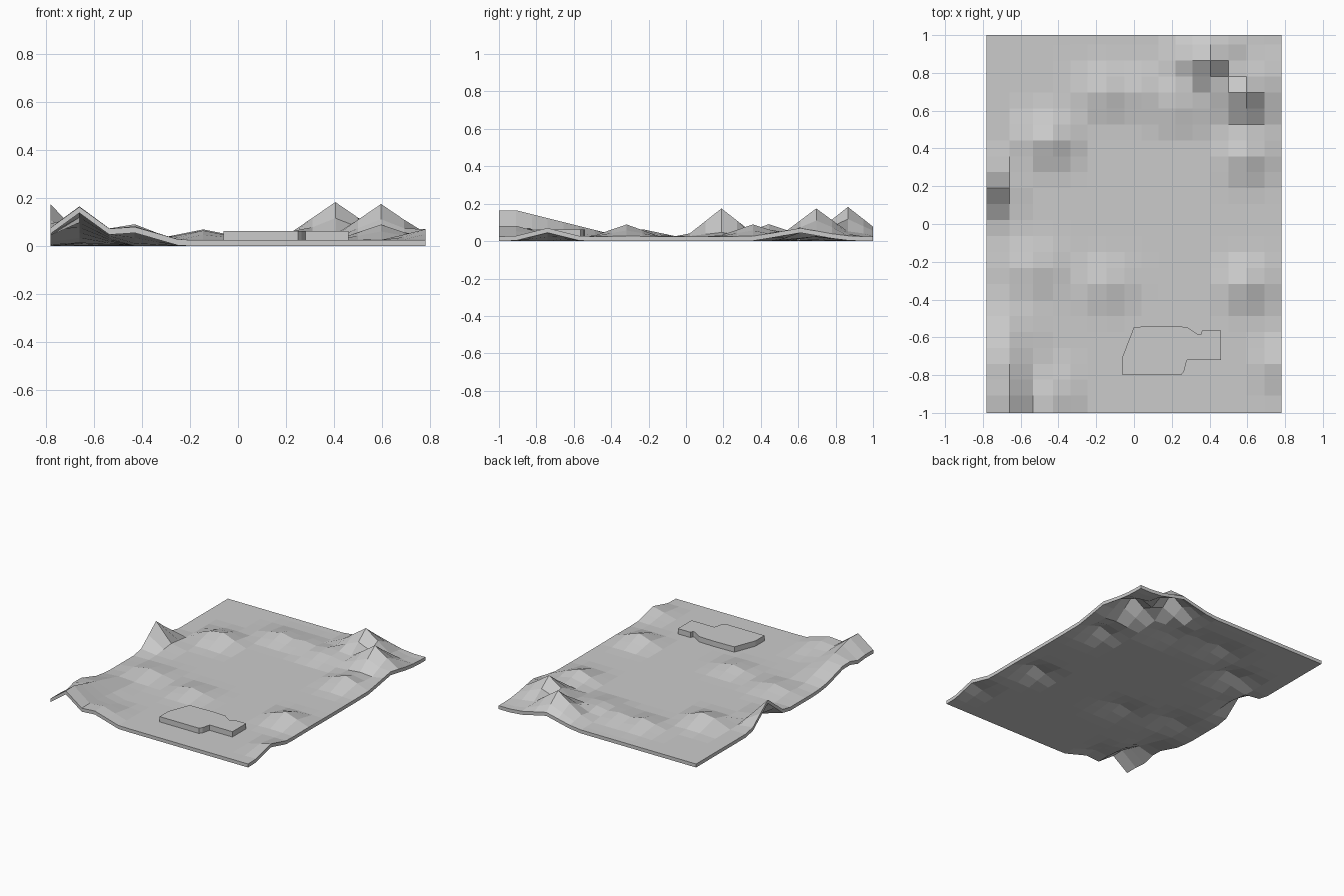
import bpy, bmesh

T = 0.025  # slab thickness

# terrain grid lines
XS = [-0.78, -0.66, -0.535, -0.43, -0.335, -0.245, -0.145, -0.05, 0.04,
      0.13, 0.22, 0.31, 0.405, 0.5, 0.595, 0.69, 0.78]
YS = [-1.0] + [0.95 - 0.0845 * k for k in range(22, -1, -1)] + [1.0]

# hills: centre x, centre y, height, reach in x, reach in y
HILLS = [
    (0.405, 0.866, 0.158, 0.23, 0.20),   # back right peaks
    (0.595, 0.697, 0.150, 0.22, 0.20),
    (0.78, 0.61, 0.045, 0.18, 0.25),
    (-0.78, 0.19, 0.150, 0.14, 0.19),    # left edge peak
    (-0.46, 0.445, 0.078, 0.20, 0.19),
    (-0.145, 0.70, 0.045, 0.22, 0.18),   # back ridge
    (0.04, 0.70, 0.035, 0.25, 0.18),
    (0.25, 0.66, 0.050, 0.25, 0.21),
    (0.595, 0.36, 0.065, 0.19, 0.19),
    (0.595, -0.32, 0.065, 0.19, 0.18),   # middle mounds
    (-0.145, -0.32, 0.040, 0.20, 0.18),
    (-0.535, -0.24, 0.040, 0.22, 0.19),
    (0.78, -0.74, 0.045, 0.18, 0.18),    # right edge mound
    (-0.66, -0.95, 0.150, 0.19, 0.60),   # front left ridge
    (-0.78, -0.70, 0.080, 0.24, 0.27),
    (-0.43, -0.95, 0.068, 0.19, 0.25),
]


def height(x, y):
    return max(0, max(h * max(0, 1 - abs(x - cx) / rx) * max(0, 1 - abs(y - cy) / ry)
                      for cx, cy, h, rx, ry in HILLS))


def add_object(name, bm):
    bmesh.ops.recalc_face_normals(bm, faces=bm.faces)
    mesh = bpy.data.meshes.new(name)
    bm.to_mesh(mesh)
    bm.free()
    ob = bpy.data.objects.new(name, mesh)
    bpy.context.collection.objects.link(ob)
    return ob


def extrude_up(bm, dz):
    res = bmesh.ops.extrude_face_region(bm, geom=bm.faces[:], use_keep_orig=True)
    verts = [g for g in res["geom"] if isinstance(g, bmesh.types.BMVert)]
    bmesh.ops.translate(bm, verts=verts, vec=(0, 0, dz))


# terrain slab: an undulating sheet extruded upward
bm = bmesh.new()
grid = [[bm.verts.new((x, y, height(x, y))) for x in XS] for y in YS]
for r0, r1 in zip(grid, grid[1:]):
    for i in range(len(XS) - 1):
        bm.faces.new((r0[i], r0[i + 1], r1[i + 1], r1[i]))
extrude_up(bm, T)
add_object("terrain", bm)

# raised building block
OUTLINE = [(-0.06, -0.8), (0.25, -0.8), (0.265, -0.78), (0.28, -0.72), (0.46, -0.72),
           (0.46, -0.565), (0.36, -0.565), (0.355, -0.585), (0.34, -0.585),
           (0.28, -0.545), (0.17, -0.54), (0.0, -0.545), (-0.06, -0.7)]
bm = bmesh.new()
bm.faces.new([bm.verts.new((x, y, 0.01)) for x, y in OUTLINE])
extrude_up(bm, 0.053)
add_object("building", bm)
